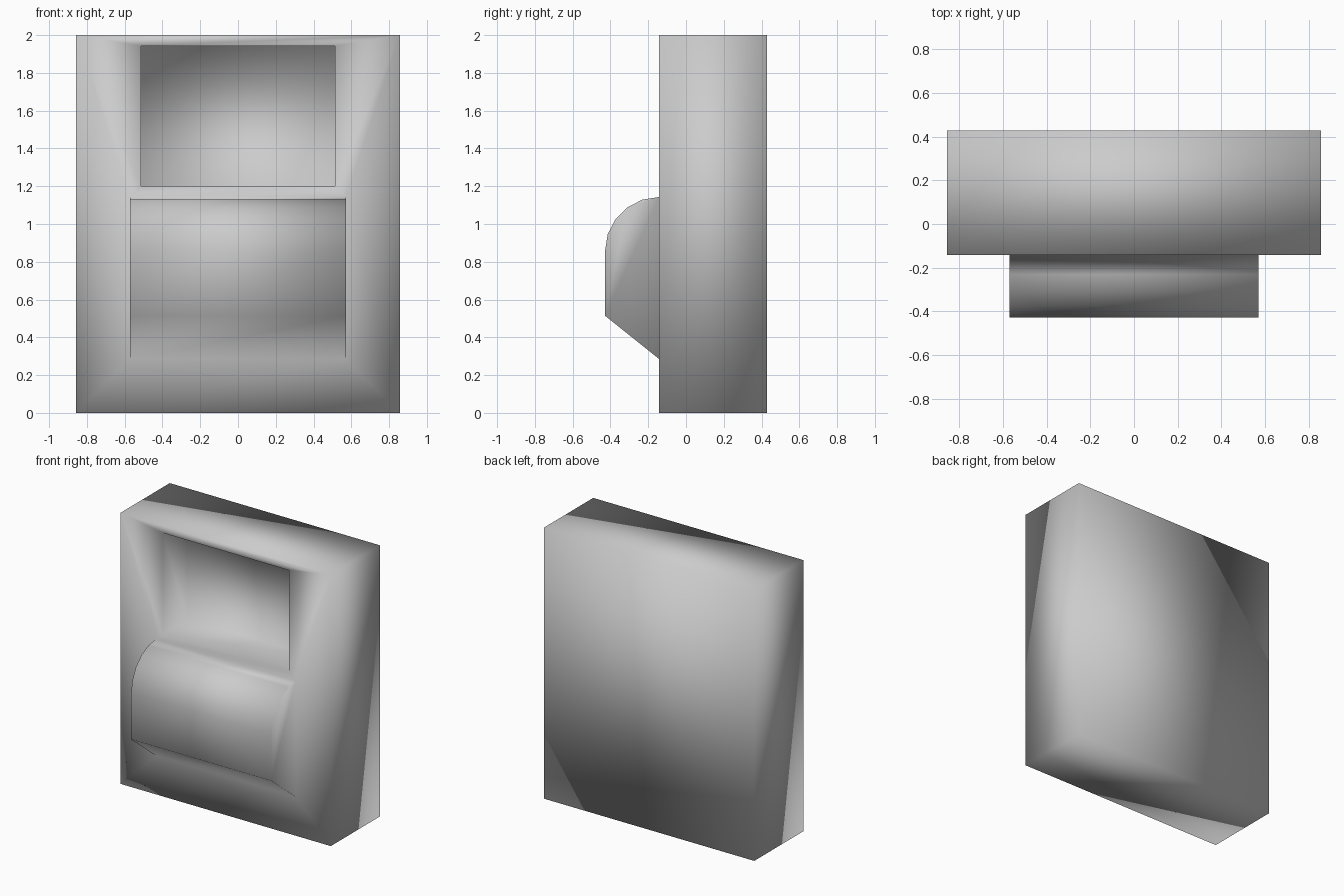
import bpy, bmesh
from math import sin, cos, pi

cube = bpy.data.objects.get("Cube")
if cube:
    bpy.data.objects.remove(cube, do_unlink=True)

U = 2 / 7                       # module: cabinet is 6 wide, 2 deep, 7 high
FRONT, BACK, RECESS = -0.5, 1.5, 0.5

grey = bpy.data.materials.new("light grey")
grey.use_nodes = True
grey.diffuse_color = (0.6, 0.6, 0.6, 1)
grey.node_tree.nodes["Principled BSDF"].inputs["Base Color"].default_value = (0.6, 0.6, 0.6, 1)

bm = bmesh.new()


def rect(half, low, high, y):
    """Corners in order: bottom left, bottom right, top right, top left."""
    return [bm.verts.new((x * U, y * U, z * U))
            for x, z in ((-half, low), (half, low), (half, high), (-half, high))]


def bridge(a, b):
    for i in range(4):
        j = (i + 1) % 4
        bm.faces.new((a[i], a[j], b[j], b[i]))


# Cabinet shell
front = rect(3, 0, 7, FRONT)
back = rect(3, 0, 7, BACK)
bridge(front, back)
bm.faces.new(back)

# Recessed window
opening = rect(1.8, 4.2, 6.8, FRONT)
recess = rect(1.8, 4.2, 6.8, RECESS)
bridge(opening, recess)
bm.faces.new(recess)

# Protruding hood: sloped underside, straight front, rounded top
profile = [(FRONT, 1), (FRONT - 1, 1.8)]
profile += [(FRONT - cos(i * pi / 10), 3 + sin(i * pi / 10)) for i in range(6)]
left, right = ([bm.verts.new((x * U, y * U, z * U)) for y, z in profile] for x in (-2, 2))
for i in range(len(profile) - 1):
    bm.faces.new((left[i], right[i], right[i + 1], left[i + 1]))
bm.faces.new(left)
bm.faces.new(right)

# Front panel around the hood and the window
bm.faces.new((front[0], front[1], right[0], left[0]))
bm.faces.new((left[-1], right[-1], opening[1], opening[0]))
bm.faces.new((opening[3], opening[2], front[2], front[3]))
for side, (low, high) in ((left, (0, 3)), (right, (1, 2))):
    bm.faces.new((front[low], side[0], side[-1], front[high]))
    bm.faces.new((front[high], side[-1], opening[low], opening[high]))

bmesh.ops.recalc_face_normals(bm, faces=bm.faces)
for face in bm.faces:
    face.smooth = True

mesh = bpy.data.meshes.new("cabinet")
bm.to_mesh(mesh)
bm.free()
mesh.materials.append(grey)
bpy.context.collection.objects.link(bpy.data.objects.new("cabinet", mesh))
